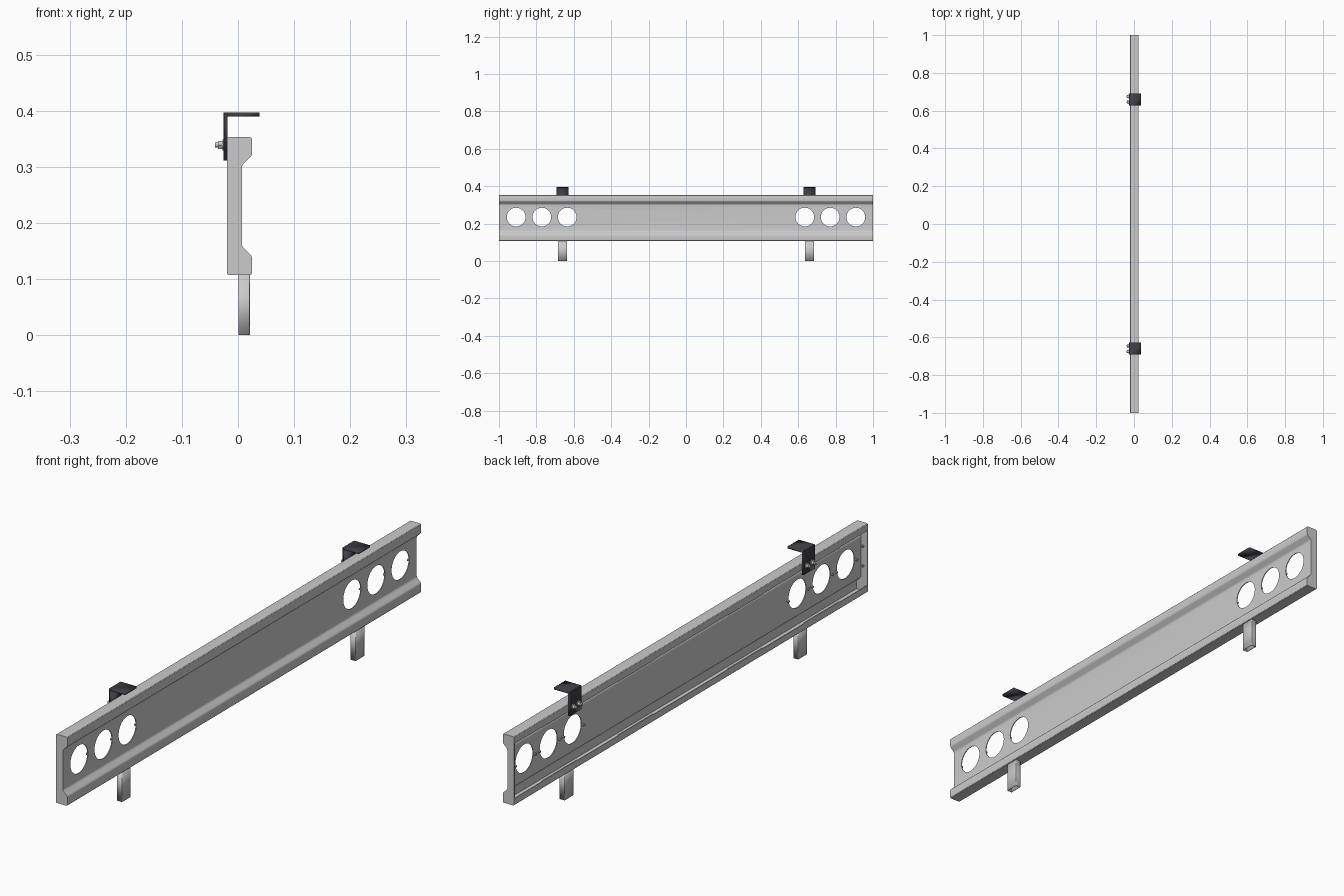
import bpy, bmesh, math
from mathutils import Vector, Matrix

if "Cube" in bpy.data.objects:
    bpy.data.objects.remove(bpy.data.objects["Cube"])


def finish(name, bm, color=None, smooth=True):
    me = bpy.data.meshes.new(name)
    bm.to_mesh(me)
    bm.free()
    ob = bpy.data.objects.new(name, me)
    bpy.context.collection.objects.link(ob)
    if color:
        mat = bpy.data.materials.get("dark_metal") or bpy.data.materials.new("dark_metal")
        mat.diffuse_color = color
        mat.use_nodes = True
        mat.node_tree.nodes["Principled BSDF"].inputs["Base Color"].default_value = mat.diffuse_color
        me.materials.append(mat)
    if smooth:
        bpy.ops.object.select_all(action='DESELECT')
        ob.select_set(True)
        bpy.context.view_layer.objects.active = ob
        bpy.ops.object.shade_smooth_by_angle(angle=math.radians(25))
    return ob


def fillet(pts, r, n=3, ends=False):
    """Round the inner corners of an xz path; with ends, treat it as closed."""
    p = [Vector(q) for q in pts]
    out = []
    for i, c in enumerate(p):
        if not ends and i in (0, len(p) - 1):
            out.append(c)
            continue
        a = c + (p[i - 1] - c).normalized() * r
        b = c + (p[(i + 1) % len(p)] - c).normalized() * r
        for k in range(n + 1):
            t = k / n
            out.append(a * (1 - t) ** 2 + c * 2 * t * (1 - t) + b * t * t)
    return out


def sheet(name, path, y0, y1, thick, color=None):
    """Bent sheet metal: path in xz extruded along y, thickened inwards."""
    bm = bmesh.new()
    rows = [[bm.verts.new((p.x, y, p.y)) for p in path] for y in (y0, y1)]
    for i in range(len(path) - 1):
        bm.faces.new((rows[0][i], rows[0][i + 1], rows[1][i + 1], rows[1][i]))
    ob = finish(name, bm, color)
    m = ob.modifiers.new("thickness", 'SOLIDIFY')
    m.thickness, m.offset, m.use_even_offset = thick, -1, True
    return ob


def box(bm, lo, hi):
    lo, hi = Vector(lo), Vector(hi)
    m = Matrix.Translation((lo + hi) / 2) @ Matrix.Diagonal((*(hi - lo), 1))
    bmesh.ops.create_cube(bm, size=1, matrix=m)


def rod(bm, x0, x1, y, z, r, n=16):
    m = Matrix.Translation(((x0 + x1) / 2, y, z)) @ Matrix.Rotation(math.pi / 2, 4, 'Y')
    bmesh.ops.create_cone(bm, cap_ends=True, segments=n, radius1=r, radius2=r,
                          depth=abs(x1 - x0), matrix=m)


HOLES = [(s * y, 0.235) for s in (-1, 1) for y in (0.635, 0.771, 0.908)]
SIDES = ((-0.66, "left"), (0.66, "right"))

# long beam: open-backed folded channel with returned lips
front = [(-.02, .353), (.025, .353), (.025, .32), (.007, .303),
         (.007, .158), (.025, .141), (.025, .107), (-.02, .107)]
path = fillet([(-.02, .328)] + front + [(-.02, .132)], .005)
beam = sheet("beam_channel", path, -0.998, 0.998, .003)

# round openings through the web
bm = bmesh.new()
for y, z in HOLES:
    rod(bm, -.03, .04, y, z, .05, 48)
cutter = finish("hole_cutter", bm, smooth=False)
cutter.hide_render = True
cutter.hide_set(True)
cut = beam.modifiers.new("holes", 'BOOLEAN')
cut.operation, cut.object, cut.solver = 'DIFFERENCE', cutter, 'EXACT'
dg = bpy.context.evaluated_depsgraph_get()
mesh = bpy.data.meshes.new_from_object(beam.evaluated_get(dg))
beam.modifiers.clear()
beam.data = mesh
bpy.data.objects.remove(cutter)
bpy.context.view_layer.objects.active = beam
beam.select_set(True)
bpy.ops.object.shade_smooth_by_angle(angle=math.radians(25))

# end plates closing the profile
for s, name in ((-1, "front"), (1, "back")):
    bm = bmesh.new()
    f = bm.faces.new([bm.verts.new((p.x, s * .996, p.y)) for p in fillet(front, .005, ends=True)])
    ext = bmesh.ops.extrude_face_region(bm, geom=[f])
    verts = [g for g in ext["geom"] if isinstance(g, bmesh.types.BMVert)]
    bmesh.ops.translate(bm, verts=verts, vec=(0, s * .004, 0))
    bmesh.ops.recalc_face_normals(bm, faces=bm.faces[:])
    finish(name + "_end_plate", bm)

# small studs beside the openings and on the end plates
bm = bmesh.new()
for y, z in HOLES:
    for s in (-1, 1):
        rod(bm, -.004, .006, y + s * .057, z - .005, .004, 8)
for s in (-1, 1):
    for z in (.2, .27):
        box(bm, (-.008, s * .992 - .005, z - .003), (-.002, s * .992 + .005, z + .003))
finish("back_studs", bm)

# stitch strips along the lip edges
bm = bmesh.new()
for y in (-.74, -.31, .31, .74):
    for z in (.328, .132):
        box(bm, (-.02, y - .1, z - .002), (-.016, y + .1, z + .002))
finish("lip_strips", bm, smooth=False)

for y, side in SIDES:
    # dark angle bracket
    sheet(side + "_bracket", fillet([(-.0255, .311), (-.0255, .397), (.038, .397)], .001, 2),
          y - .032, y + .032, .007, (.05, .05, .06, 1))
    # pair of bolts with washers and nuts
    bm = bmesh.new()
    for dy in (-.015, .015):
        rod(bm, -.028, -.0255, y + dy, .339, .01)
        rod(bm, -.036, -.028, y + dy, .339, .008, 6)
        rod(bm, -.041, -.012, y + dy, .339, .0045)
    finish(side + "_bracket_bolts", bm)
    # hollow leg under the beam
    bm = bmesh.new()
    hi = [(.0005, y - .025), (.021, y - .025), (.021, y + .025), (.0005, y + .025)]
    rows = [[bm.verts.new((p.x, p.y, z)) for p in fillet(hi, .002, 2, ends=True)]
            for z in (0, .109)]
    n = len(rows[0])
    for i in range(n):
        j = (i + 1) % n
        bm.faces.new((rows[0][i], rows[0][j], rows[1][j], rows[1][i]))
    leg = finish(side + "_leg", bm)
    m = leg.modifiers.new("wall", 'SOLIDIFY')
    m.thickness, m.offset = .002, -1
